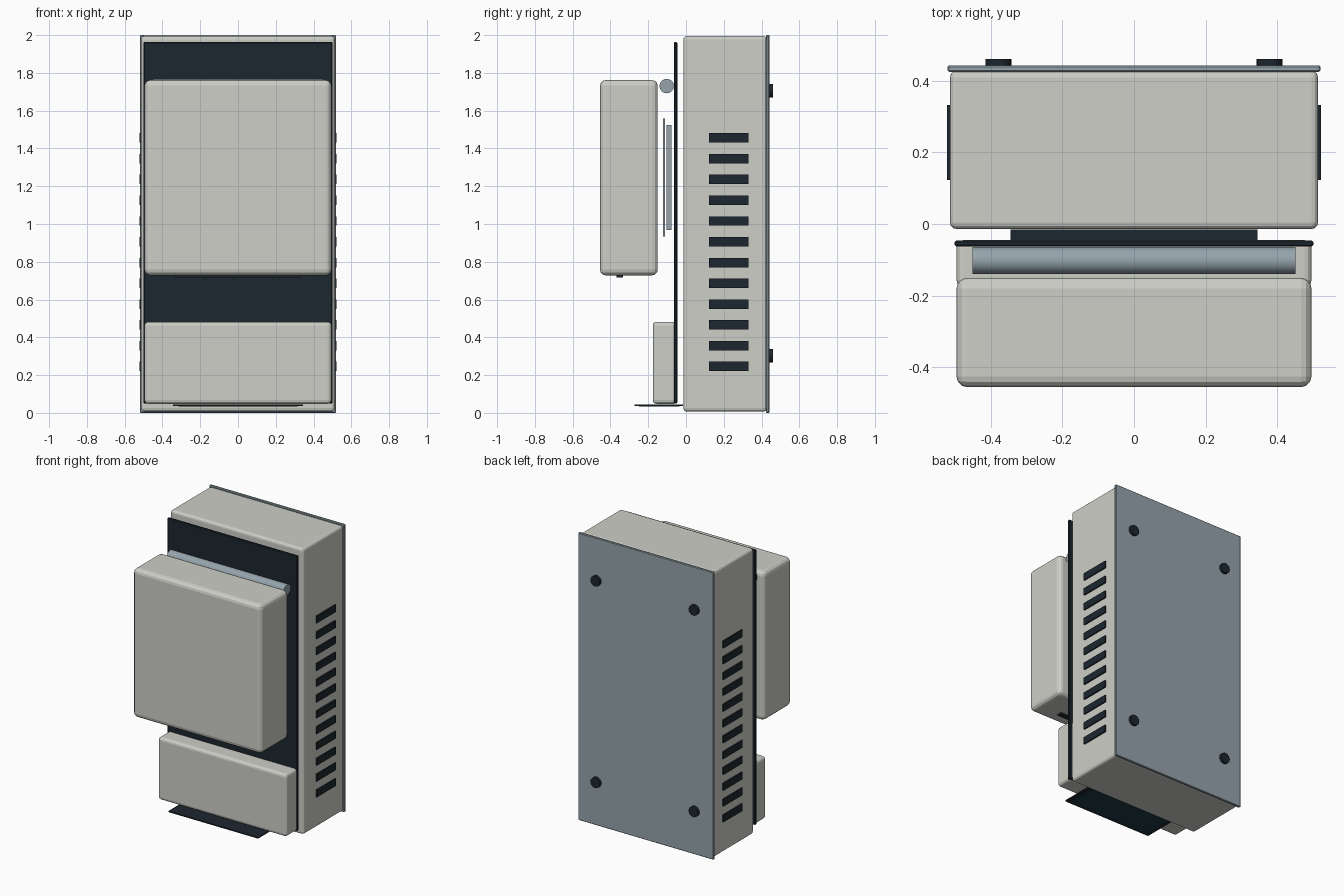
import bpy, math

if "Cube" in bpy.data.objects:
    bpy.data.objects.remove(bpy.data.objects["Cube"])


def material(name, col):
    m = bpy.data.materials.new(name)
    m.diffuse_color = (*col, 1)
    m.use_nodes = True
    m.node_tree.nodes["Principled BSDF"].inputs["Base Color"].default_value = m.diffuse_color
    return m


CASE = material("warm_grey", (0.62, 0.62, 0.58))
DARK = material("dark_panel", (0.012, 0.02, 0.028))
METAL = material("blue_grey_metal", (0.30, 0.37, 0.41))
GLASS = material("screen_teal", (0.01, 0.045, 0.06))


def box(name, x, y, z, mat, bevel=0.0, segs=3):
    """Box from (min, max) ranges, with optional rounded edges."""
    r = (x, y, z)
    bpy.ops.mesh.primitive_cube_add(size=1, location=[(a + b) / 2 for a, b in r])
    o = bpy.context.object
    o.name = name
    o.scale = [b - a for a, b in r]
    bpy.ops.object.transform_apply(location=False, rotation=False, scale=True)
    o.data.materials.append(mat)
    if bevel:
        m = o.modifiers.new("round", 'BEVEL')
        m.width, m.segments = bevel, segs
    return o


def cylinder(name, radius, depth, loc, rot, mat, verts=32):
    bpy.ops.mesh.primitive_cylinder_add(vertices=verts, radius=radius, depth=depth,
                                        location=loc, rotation=rot)
    o = bpy.context.object
    o.name = name
    o.data.materials.append(mat)
    bpy.ops.object.shade_smooth_by_angle(angle=math.radians(35))
    return o


# housing and its base plate
box("housing", (-0.513, 0.513), (-0.014, 0.427), (0.007, 1.995), CASE, 0.018)
box("base_plate", (-0.52, 0.52), (0.424, 0.442), (0, 2), METAL, 0.004, 1)

# round feet
for x in (-0.378, 0.378):
    for z in (0.303, 1.705):
        cylinder("foot", 0.036, 0.024, (x, 0.448, z), (math.pi / 2, 0, 0), DARK, 24)

# side vents
for s in (-1, 1):
    for i in range(12):
        z = 0.246 + i * 0.11
        xs = sorted((s * 0.503, s * 0.522))
        box("vent_slot", xs, (0.122, 0.332), (z - 0.025, z + 0.025), DARK)

# deck panel
box("deck_panel", (-0.5, 0.5), (-0.063, -0.046), (0.05, 1.963), DARK, 0.004, 1)

# sample block with its top plate
box("sample_block", (-0.38, 0.38), (-0.102, -0.078), (0.968, 1.523), METAL)
box("block_plate", (-0.42, 0.42), (-0.121, -0.110), (0.933, 1.558), METAL)

# hinged lid, hinge bar and latch
box("lid", (-0.495, 0.495), (-0.455, -0.15), (0.728, 1.762), CASE, 0.03)
cylinder("hinge_bar", 0.038, 0.9, (0, -0.102, 1.73), (0, math.pi / 2, 0), METAL)
box("lid_latch", (-0.33, 0.33), (-0.367, -0.333), (0.718, 0.74), DARK)

# control console with display underneath
box("console", (-0.495, 0.495), (-0.176, -0.045), (0.048, 0.482), CASE, 0.02)
box("display_frame", (-0.345, 0.345), (-0.272, -0.016), (0.037, 0.045), DARK)
box("display_screen", (-0.315, 0.315), (-0.25, -0.035), (0.034, 0.04), GLASS)
